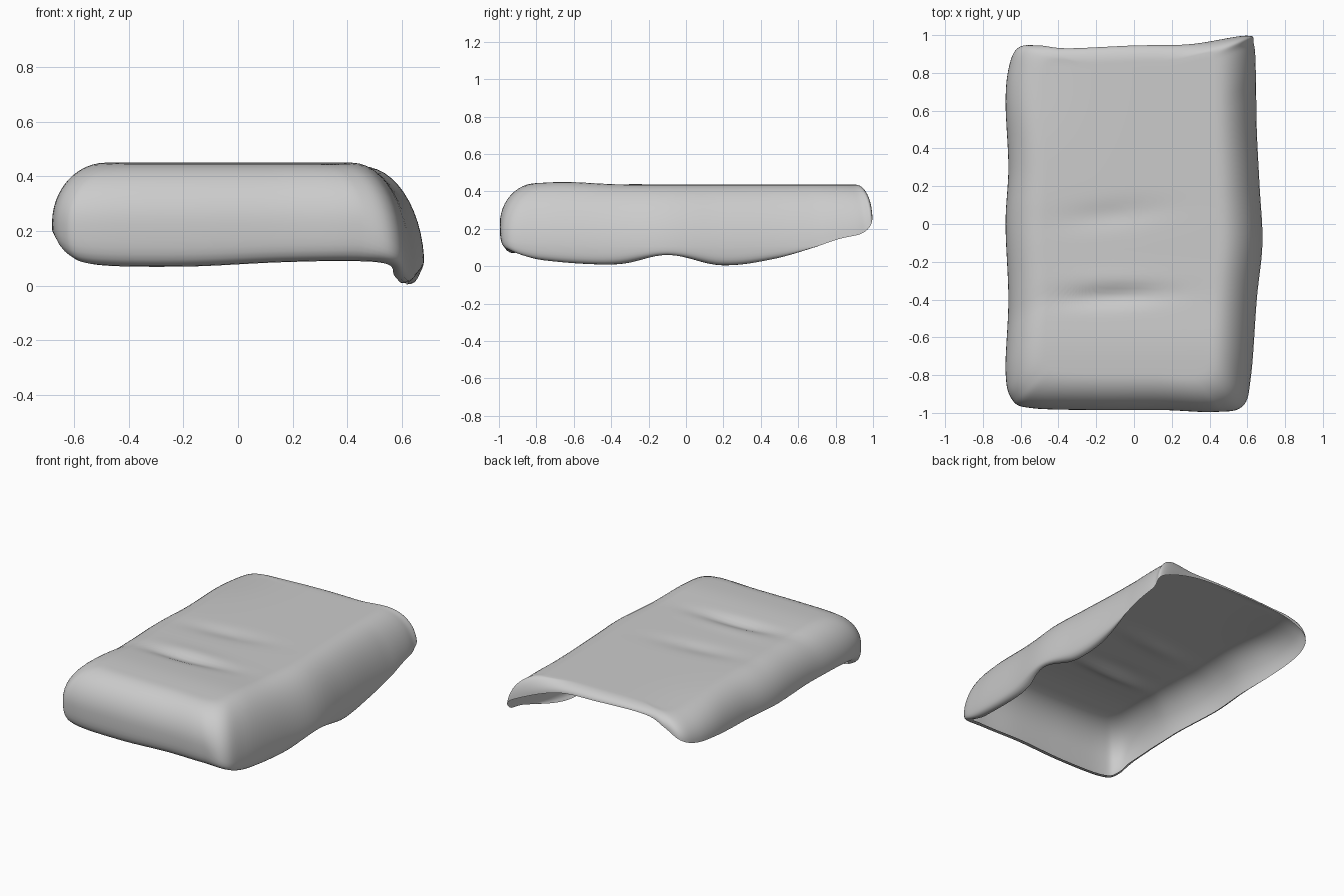
import bpy, bmesh
from math import sin, cos, pi, exp
from mathutils import Vector

cube = bpy.data.objects.get("Cube")
if cube:
    bpy.data.objects.remove(cube, do_unlink=True)

# Outline of the draped sheet, counter-clockwise from the front: x, y, hem height
OUTLINE = [
    (-.54, -.975, .075), (-.2, -.985, .07), (.15, -.985, .085), (.42, -.995, .09),
    (.575, -.965, .08), (.62, -.8, .03), (.65, -.4, .01), (.68, -.1, .06),
    (.665, .2, .005), (.65, .5, .04), (.645, .8, .14), (.635, .95, .18),
    (.595, .997, .26), (.3, .952, .37), (0, .945, .39), (-.35, .93, .39),
    (-.5, .945, .35), (-.61, .935, .29), (-.66, .84, .25), (-.68, .65, .23),
    (-.665, .3, .2), (-.68, 0, .19), (-.665, -.4, .19), (-.68, -.78, .18),
    (-.645, -.93, .11),
]
STEPS, SHOULDER, WALL, TOP = 8, 12, 8, 30


def spline(points, steps):
    """Closed smooth curve through the points."""
    pts = [Vector(p) for p in points]
    n, out = len(pts), []
    for i in range(n):
        a, b, c, d = (pts[(i + k) % n] for k in (-1, 0, 1, 2))
        for s in range(steps):
            t = s / steps
            out.append(b + t * (c - a) / 2
                       + t * t * (a - 2.5 * b + 2 * c - d / 2)
                       + t ** 3 * (1.5 * (b - c) + (d - a) / 2))
    return out


def bump(v, centre, width):
    return exp(-((v - centre) / width) ** 2)


def top_height(x, y):
    """Nearly flat top with two shallow creases, sagging at one back corner."""
    across = bump(x, -.12, .27)
    z = .436 + .014 * bump(y, -.65, .2)
    z -= .024 * across * bump(y, -.38 + .04 * x, .05)
    z += .004 * across * bump(y, -.28, .05)
    z -= .012 * across * bump(y, .06 + .1 * x, .07)
    z -= .03 * bump(x, -.65, .3) * bump(y, .95, .4)
    return z


def section(p):
    """Points from the top centre, over the rounded shoulder, down to the hem."""
    x, y, hem = p
    ix, iy = x * (.67 if x > 0 else .71), y * (.91 if y > 0 else .8)
    pts = [(ix * k / TOP, iy * k / TOP, top_height(ix * k / TOP, iy * k / TOP))
           for k in range(1, TOP + 1)]
    z0 = pts[-1][2]
    flare = max(0, min(1, (x - .45) / .17))
    radius = min(.22 + .11 * flare, z0 - hem)
    for k in range(1, SHOULDER + 1):
        a = k / SHOULDER * pi / 2
        f = sin(a) + .15 * flare * (k / SHOULDER - sin(a))
        pts.append((ix + (x - ix) * f, iy + (y - iy) * f, z0 - radius * (1 - cos(a))))
    # short wall whose hem curls inward
    drop = z0 - radius - hem
    curl = .07 * min(1, drop / .08)
    for k in range(1, WALL + 1):
        t = k / WALL
        tuck = 1 - curl * t ** 3
        pts.append((x * tuck, y * tuck, z0 - radius - drop * sin(t * pi / 2)))
    return pts


# Draped cover: one open sheet, hollow underneath and short at the back
bm = bmesh.new()
centre = bm.verts.new((0, 0, top_height(0, 0)))
rows = [[bm.verts.new(q) for q in section(p)] for p in spline(OUTLINE, STEPS)]
for i, row in enumerate(rows):
    nxt = rows[(i + 1) % len(rows)]
    bm.faces.new((centre, row[0], nxt[0]))
    for k in range(len(row) - 1):
        bm.faces.new((row[k], row[k + 1], nxt[k + 1], nxt[k]))
bmesh.ops.remove_doubles(bm, verts=bm.verts, dist=.0004)

mesh = bpy.data.meshes.new("draped_cover")
bm.to_mesh(mesh)
bm.free()
mesh.shade_smooth()
cover = bpy.data.objects.new("draped_cover", mesh)
bpy.context.collection.objects.link(cover)

# Plain grey cloth
cloth = bpy.data.materials.new("grey_cloth")
cloth.use_nodes = True
colour = (.6, .6, .6, 1)
cloth.diffuse_color = colour
cloth.node_tree.nodes["Principled BSDF"].inputs["Base Color"].default_value = colour
mesh.materials.append(cloth)
